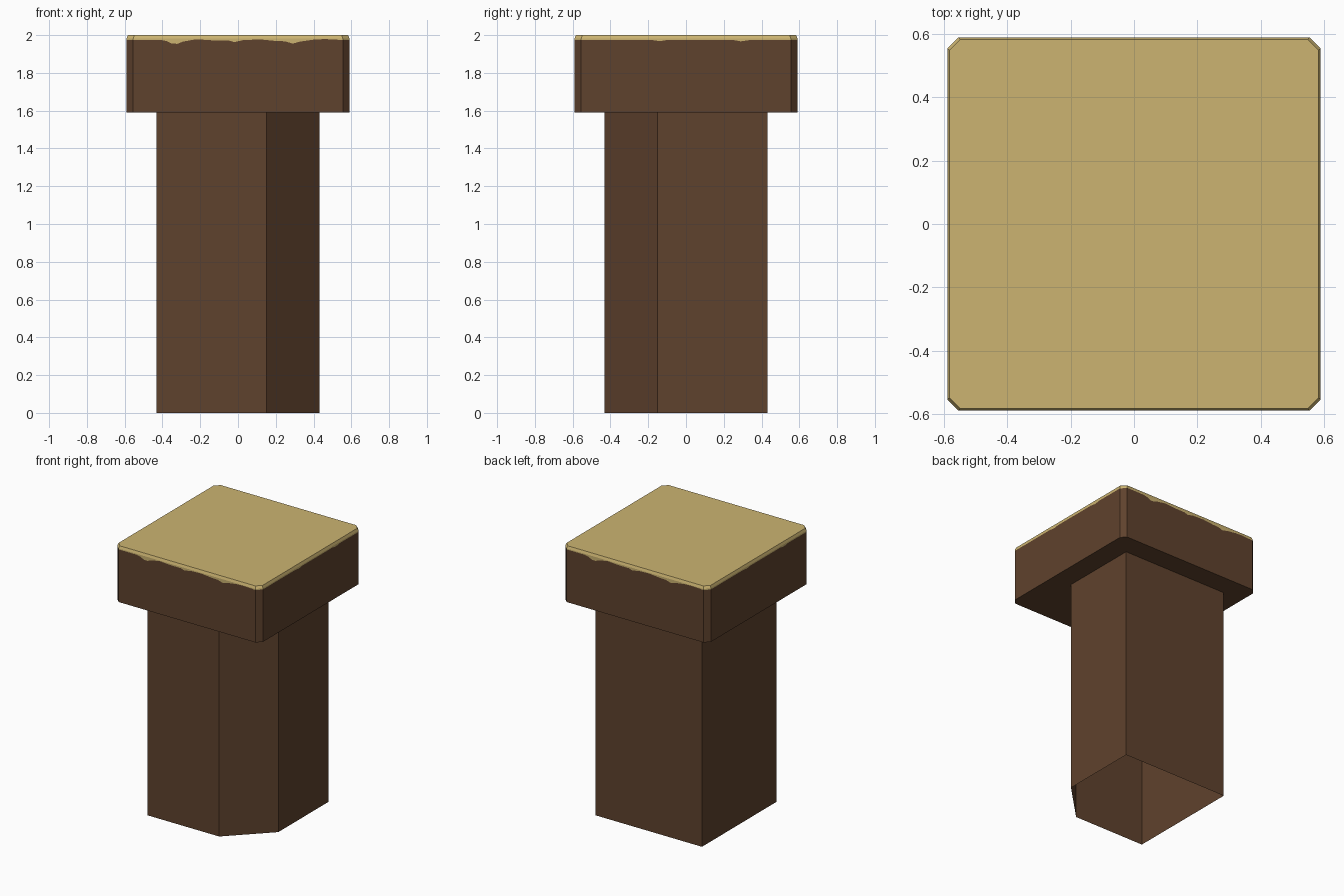
import bpy, bmesh

if "Cube" in bpy.data.objects:
    bpy.data.objects.remove(bpy.data.objects["Cube"])


def material(name, rgb):
    m = bpy.data.materials.new(name)
    lin = [((c / 255 + 0.055) / 1.055) ** 2.4 for c in rgb]
    m.diffuse_color = (*lin, 1)
    m.use_nodes = True
    m.node_tree.nodes["Principled BSDF"].inputs["Base Color"].default_value = m.diffuse_color
    return m


wood = material("brown wood", (95, 66, 45))
sand = material("pale sand", (204, 180, 113))


def finish(name, bm):
    bmesh.ops.remove_doubles(bm, verts=bm.verts[:], dist=0.0005)
    me = bpy.data.meshes.new(name)
    bm.to_mesh(me)
    bm.free()
    me.materials.append(wood)
    me.materials.append(sand)
    ob = bpy.data.objects.new(name, me)
    bpy.context.collection.objects.link(ob)
    return ob


def face(bm, pts, mat=0):
    f = bm.faces.new([bm.verts.new(p) for p in pts])
    f.material_index = mat


# Shaft: open tube with one chamfered corner at the front right
bm = bmesh.new()
S, C, Z = 0.432, 0.15, 1.59
shaft = [(-S, -S), (C, -S), (S, -C), (S, S), (-S, S)]
for a, b in zip(shaft, shaft[1:] + shaft[:1]):
    face(bm, [(*a, 0), (*b, 0), (*b, Z), (*a, Z)])
finish("post_shaft", bm)

# Cap: square block with clipped corners and a ragged coating edge
bm = bmesh.new()
H, K, EDGE, TOP, INSET = 0.59, 0.555, 1.982, 2.0, 0.007
drips_front = [(-K, 1.975), (-0.41, 1.975), (-0.38, 1.969), (-0.35, 1.955),
               (-0.32, 1.954), (-0.29, 1.966), (-0.22, 1.978), (-0.13, 1.972),
               (-0.05, 1.972), (-0.02, 1.963), (0.03, 1.974), (0.12, 1.977),
               (0.2, 1.969), (0.25, 1.967), (0.29, 1.955), (0.33, 1.966),
               (0.4, 1.976), (0.46, 1.979), (K, 1.974)]
drips_side = [(-K, 1.974), (-0.18, 1.974), (-0.14, 1.968), (-0.1, 1.974),
              (0.25, 1.974), (0.29, 1.967), (0.34, 1.974), (K, 1.973)]


def turn(p, k):
    x, y, z = p
    for _ in range(k):
        x, y = -y, x
    return x, y, z


outline = []
for k in range(4):
    prof = drips_side if k % 2 else drips_front
    nxt = drips_front if k % 2 else drips_side
    pts = [turn((u, -H, z), k) for u, z in prof]
    pts.append(turn((H, -K, nxt[0][1]), k))      # clipped corner
    outline += [turn((-K, -H, 0), k), turn((K, -H, 0), k)]
    for a, b in zip(pts, pts[1:]):
        at = lambda p, z: (p[0], p[1], z)
        face(bm, [at(a, Z), at(b, Z), b, a])
        face(bm, [a, b, at(b, EDGE), at(a, EDGE)], 1)

# Bevelled rim, top and underside
s = (H - INSET) / H
low = [(x, y, EDGE) for x, y, _ in outline]
high = [(x * s, y * s, TOP) for x, y, _ in outline]
for i in range(8):
    j = (i + 1) % 8
    face(bm, [low[i], low[j], high[j], high[i]], 1)
face(bm, high, 1)
face(bm, [(x, y, Z) for x, y, _ in reversed(outline)])
finish("post_cap", bm)
